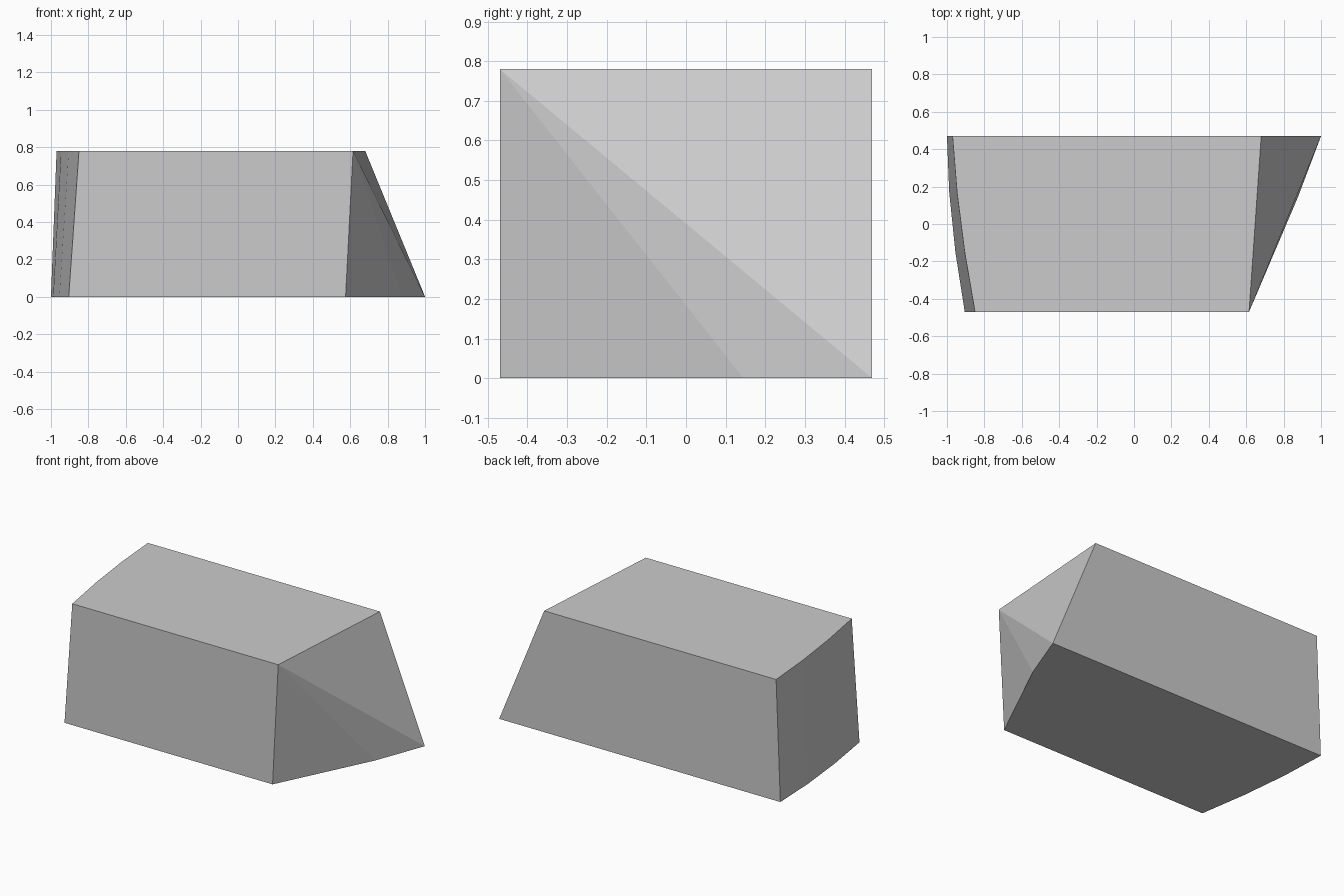
import bpy
import bmesh

default = bpy.data.objects.get("Cube")
if default:
    bpy.data.objects.remove(default, do_unlink=True)

H, D = 0.78, 0.47  # height and half depth

# plain grey surface
grey = bpy.data.materials.new("light_grey")
grey.use_nodes = True
colour = (0.6, 0.6, 0.6, 1)
grey.diffuse_color = colour
grey.node_tree.nodes["Principled BSDF"].inputs["Base Color"].default_value = colour

bm = bmesh.new()


def row(points, z):
    """Vertices for a plan-view edge at one height, front to back."""
    return [bm.verts.new((x, y, z)) for x, y in points]


# gently bowed end
bow_top = row([(-0.85, -D), (-0.905, -0.15), (-0.946, 0.17), (-0.97, D)], H)
bow_low = row([(-0.905, -D), (-0.955, -0.15), (-0.988, 0.17), (-1, D)], 0)
# slanted end, with a flared base
slant_top = row([(0.615, -D), (0.68, D)], H)
slant_low = row([(0.575, -D), (0.877, 0.145), (1, D)], 0)

# top, base, front and back
bm.faces.new(bow_top + slant_top[::-1])
bm.faces.new(bow_low + slant_low[::-1])
bm.faces.new((bow_low[0], slant_low[0], slant_top[0], bow_top[0]))
bm.faces.new((bow_low[-1], slant_low[-1], slant_top[-1], bow_top[-1]))

# bowed wall strip
for i in range(len(bow_top) - 1):
    bm.faces.new((bow_top[i], bow_top[i + 1], bow_low[i + 1], bow_low[i]))

# slanted wall fanned out from its front top corner
rim = slant_low + [slant_top[-1]]
for a, b in zip(rim, rim[1:]):
    bm.faces.new((slant_top[0], a, b))

bmesh.ops.recalc_face_normals(bm, faces=bm.faces[:])
mesh = bpy.data.meshes.new("slanted_block")
bm.to_mesh(mesh)
bm.free()
mesh.materials.append(grey)
block = bpy.data.objects.new("slanted_block", mesh)
bpy.context.collection.objects.link(block)
